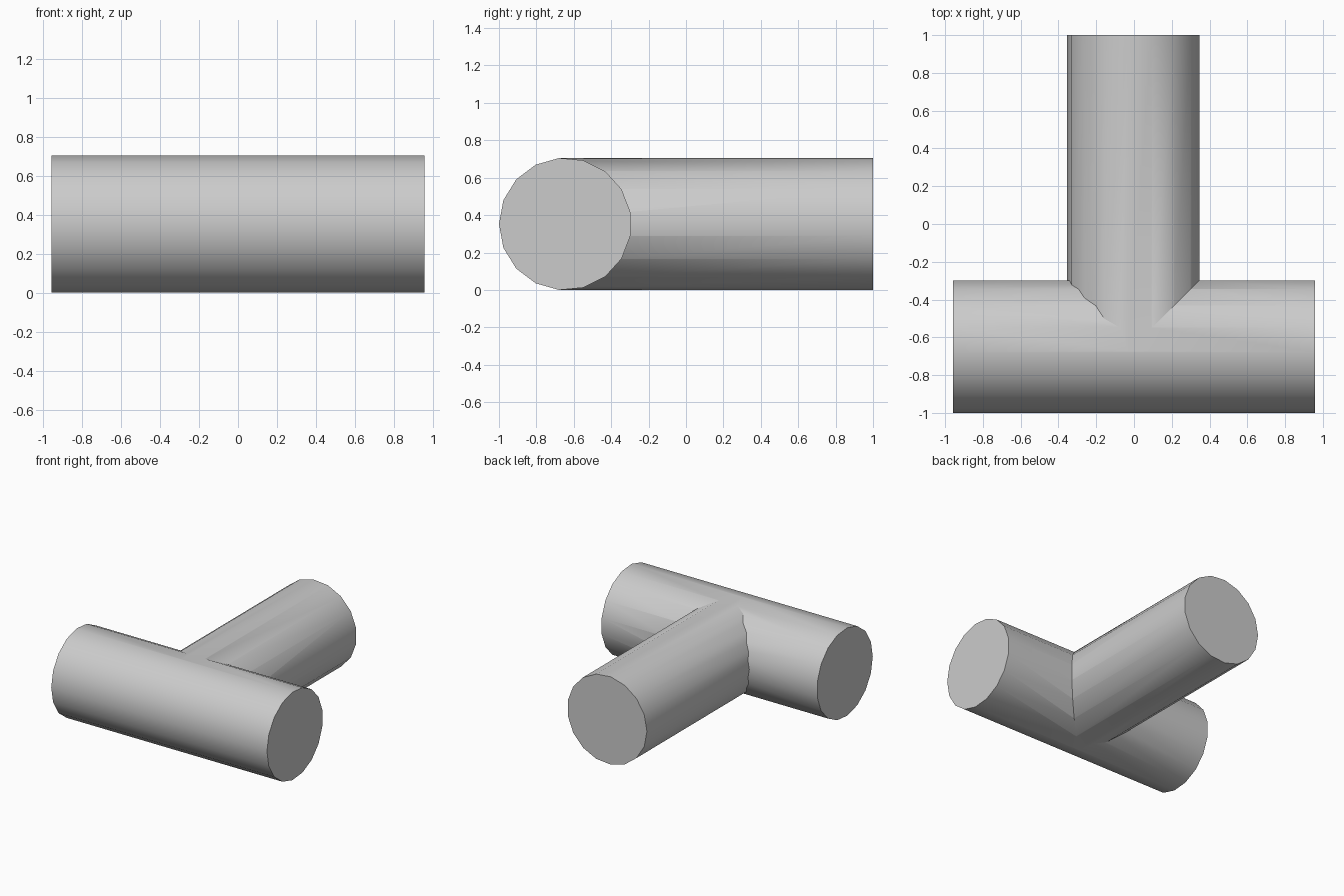
import bpy
import math
from mathutils import Matrix

if "Cube" in bpy.data.objects:
    bpy.data.objects.remove(bpy.data.objects["Cube"])

SIDES = 17
R = 0.354
AXIS_Y = -1 + R          # run pipe axis
AXIS_Z = 0.3525          # both axes lie at this height


def tube(name, radius, start, end, basis):
    """Capped prism; basis columns = first-vertex direction, second direction, axis."""
    n = SIDES
    ring = [(radius * math.cos(2 * math.pi * i / n),
             radius * math.sin(2 * math.pi * i / n)) for i in range(n)]
    verts = [(x, y, h) for h in (start, end) for x, y in ring]
    faces = [(i, (i + 1) % n, n + (i + 1) % n, n + i) for i in range(n)]
    faces += [tuple(reversed(range(n))), tuple(range(n, 2 * n))]
    mesh = bpy.data.meshes.new(name)
    mesh.from_pydata(verts, [], faces)
    mesh.transform(Matrix(basis).transposed().to_4x4())
    obj = bpy.data.objects.new(name, mesh)
    bpy.context.collection.objects.link(obj)
    return obj


# Straight run along x, one vertex pointing to the front
run = tube("pipe_tee", R, -0.957, 0.957, ((0, -1, 0), (0, 0, -1), (1, 0, 0)))
run.data.transform(Matrix.Translation((0, AXIS_Y, AXIS_Z)))

# Branch along y, starting just under the run's top ridge
branch = tube("branch_pipe", R - 0.0005, -0.676, 1.0, ((-1, 0, 0), (0, 0, 1), (0, 1, 0)))
branch.data.transform(Matrix.Translation((0, 0, AXIS_Z)))

# Join both into one skin
mod = run.modifiers.new("union", 'BOOLEAN')
mod.operation = 'UNION'
mod.solver = 'EXACT'
mod.object = branch
bpy.context.view_layer.objects.active = run
run.select_set(True)
bpy.ops.object.modifier_apply(modifier=mod.name)
bpy.data.objects.remove(branch)

# Smooth pipe walls, sharp rims and joint
bpy.ops.object.shade_smooth_by_angle(angle=math.radians(30))
